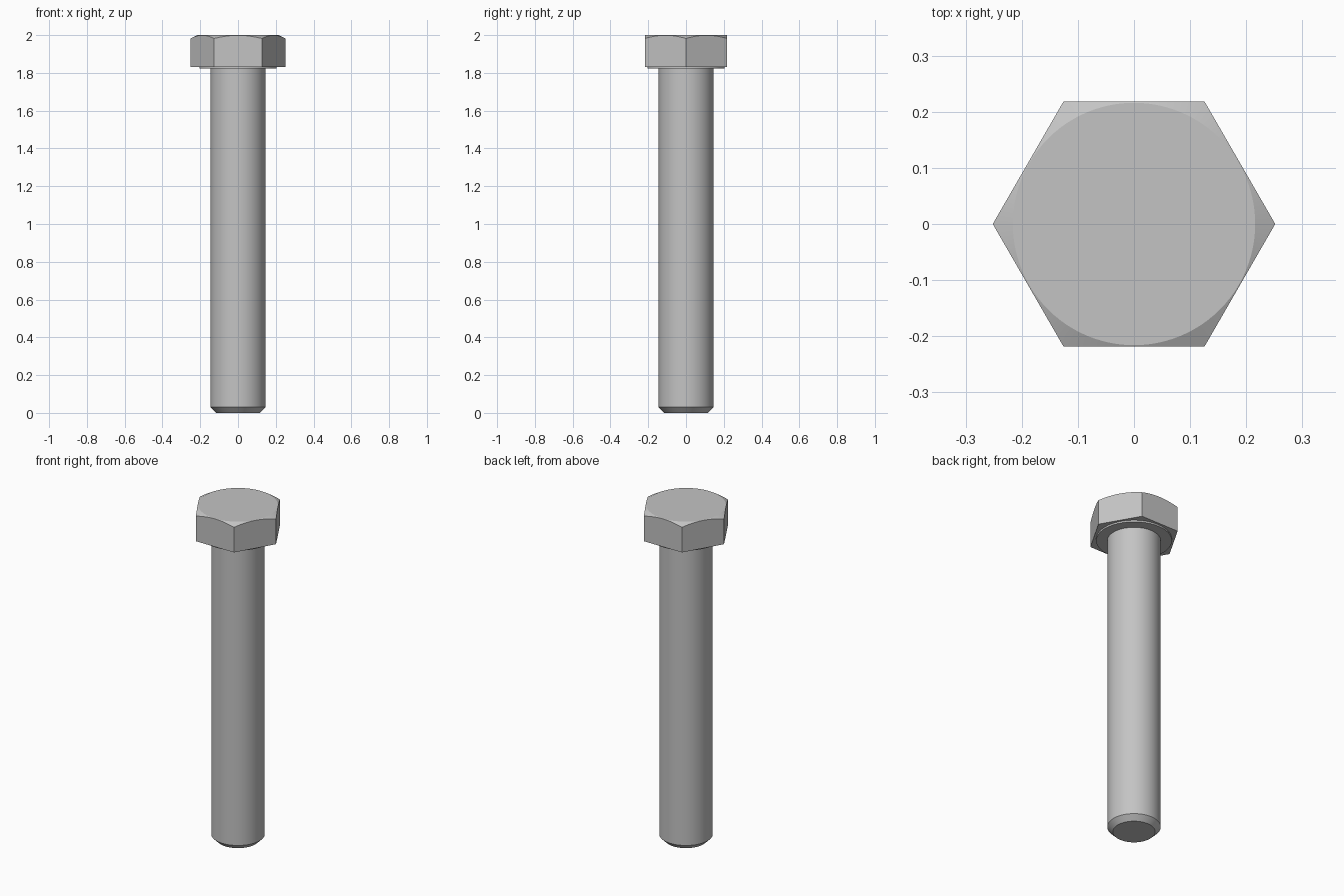
import bpy, bmesh, math

cube = bpy.data.objects.get("Cube")
if cube:
    bpy.data.objects.remove(cube, do_unlink=True)

SEGMENTS = 96          # multiple of six, so every hex corner gets a vertex
APOTHEM = 0.218        # half the width across the flats
CROWN = 0.216          # radius of the flat disc on top of the head
TOP = 2.0

steel = bpy.data.materials.new("steel grey")
steel.use_nodes = True
grey = (0.55, 0.55, 0.55, 1)
steel.diffuse_color = grey
steel.node_tree.nodes["Principled BSDF"].inputs["Base Color"].default_value = grey


def hex_radius(angle):
    return APOTHEM / math.cos(angle % (math.pi / 3) - math.pi / 6)


def circle(radius, z):
    return lambda angle: (radius, z)


def hexagon(z):
    return lambda angle: (hex_radius(angle), z)


def chamfered_hexagon(angle):
    # where the chamfer cone meets the flat sides
    radius = hex_radius(angle)
    return radius, TOP - (radius - CROWN) * 0.5


def loft(name, rings, cap_start=False, cap_end=False):
    """Join rings, each giving (radius, z) for an angle, from bottom to top."""
    bm = bmesh.new()
    loops = []
    for ring in rings:
        loop = []
        for i in range(SEGMENTS):
            angle = math.tau * i / SEGMENTS
            r, z = ring(angle)
            loop.append(bm.verts.new((r * math.cos(angle), r * math.sin(angle), z)))
        loops.append(loop)
    for low, high in zip(loops, loops[1:]):
        for i in range(SEGMENTS):
            j = (i + 1) % SEGMENTS
            bm.faces.new((low[i], low[j], high[j], high[i]))
    if cap_start:
        bm.faces.new(loops[0][::-1])
    if cap_end:
        bm.faces.new(loops[-1])
    mesh = bpy.data.meshes.new(name)
    bm.to_mesh(mesh)
    bm.free()
    mesh.materials.append(steel)
    obj = bpy.data.objects.new(name, mesh)
    bpy.context.collection.objects.link(obj)
    bpy.ops.object.select_all(action="DESELECT")
    obj.select_set(True)
    bpy.context.view_layer.objects.active = obj
    bpy.ops.object.shade_smooth_by_angle(angle=math.radians(15))
    return obj


# Round shank with a chamfered tip
loft("shank", [circle(0.115, 0), circle(0.145, 0.03), circle(0.145, 1.822)],
     cap_start=True)

# Thin round bearing face under the head
loft("washer_face", [circle(0.145, 1.822), circle(0.205, 1.822), circle(0.205, 1.832)])

# Hexagonal head with a conical chamfer on its top corners
loft("hex_head", [circle(0.205, 1.832), hexagon(1.832), chamfered_hexagon,
                  circle(CROWN, TOP)], cap_end=True)
